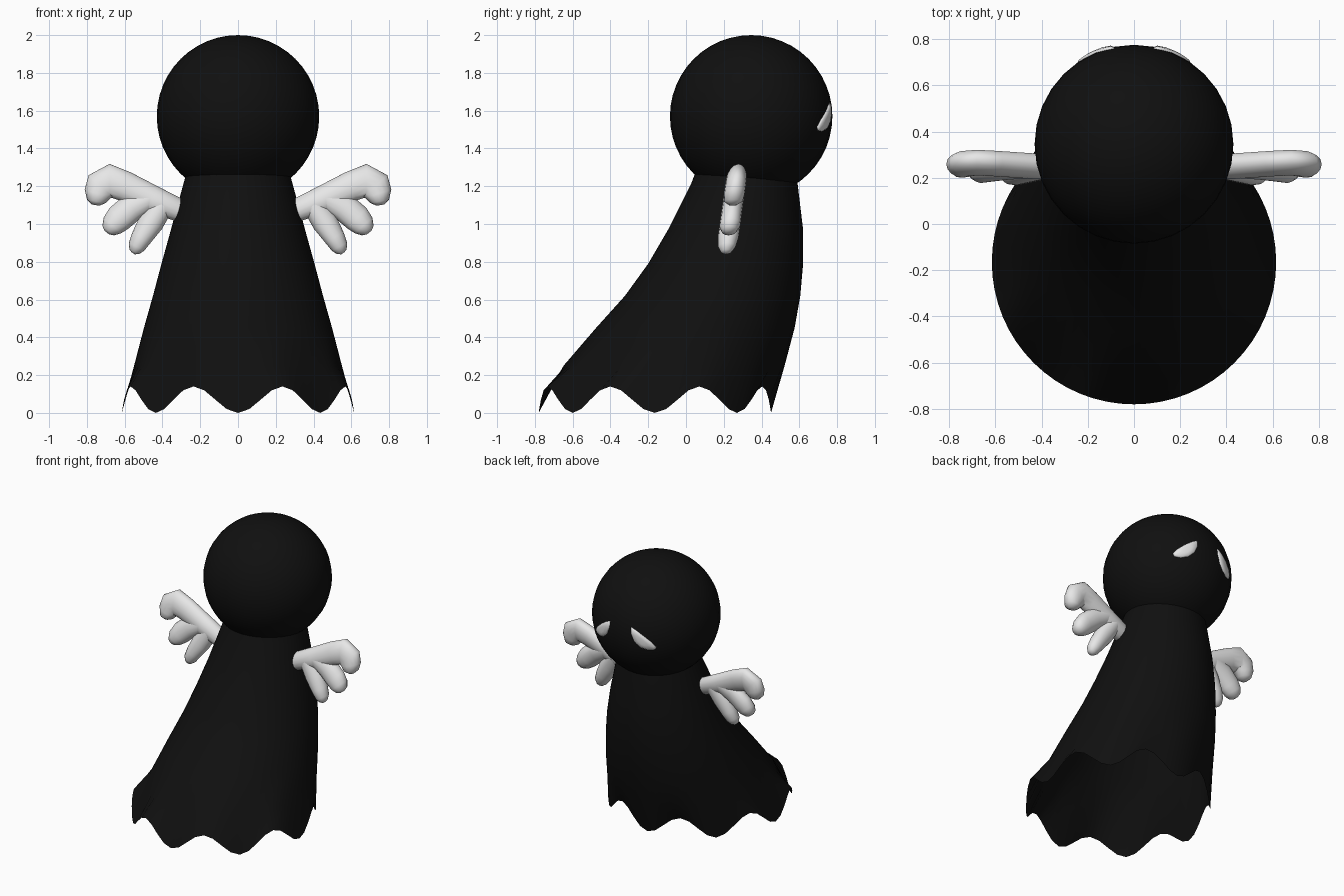
import bpy, bmesh, math
from mathutils import Vector

cube = bpy.data.objects.get("Cube")
if cube:
    bpy.data.objects.remove(cube)


def material(name, value):
    m = bpy.data.materials.new(name)
    m.use_nodes = True
    colour = (value, value, value, 1)
    m.diffuse_color = colour
    m.node_tree.nodes["Principled BSDF"].inputs["Base Color"].default_value = colour
    return m


black = material("black cloth", 0.005)
white = material("soft white", 0.8)


def finish(bm, name, mat, angle=180):
    bmesh.ops.recalc_face_normals(bm, faces=bm.faces)
    mesh = bpy.data.meshes.new(name)
    bm.to_mesh(mesh)
    bm.free()
    mesh.materials.append(mat)
    obj = bpy.data.objects.new(name, mesh)
    bpy.context.collection.objects.link(obj)
    bpy.ops.object.select_all(action="DESELECT")
    obj.select_set(True)
    bpy.context.view_layer.objects.active = obj
    bpy.ops.object.shade_smooth_by_angle(angle=math.radians(angle))
    return obj


def loft(bm, rings, cap_start=False, cap_end=False):
    """Bridge closed rings of points into one skin."""
    loops = [[bm.verts.new(p) for p in ring] for ring in rings]
    n = len(loops[0])
    for a, b in zip(loops, loops[1:]):
        for i in range(n):
            j = (i + 1) % n
            bm.faces.new((a[i], a[j], b[j], b[i]))
    if cap_start:
        bm.faces.new(loops[0])
    if cap_end:
        bm.faces.new(loops[-1])


def turn(n):
    return [math.tau * i / n for i in range(n)]


# Head
HEAD, HEAD_R = Vector((0, 0.345, 1.57)), 0.43
bm = bmesh.new()
bmesh.ops.create_uvsphere(bm, u_segments=32, v_segments=24, radius=HEAD_R)
bmesh.ops.translate(bm, verts=bm.verts, vec=HEAD)
finish(bm, "head", black)

# Hollow trailing cloak: height, back y, front y, half width
sections = [(1.3, 0.06, 0.58, 0.265), (1.22, 0.03, 0.59, 0.287),
            (0.97, -0.095, 0.62, 0.355), (0.79, -0.2, 0.62, 0.405),
            (0.62, -0.323, 0.605, 0.45), (0.45, -0.476, 0.575, 0.498),
            (0.25, -0.648, 0.522, 0.55)]
rings = []
for z, back, front, half in sections:
    mid, depth = (front + back) / 2, (front - back) / 2
    rings.append([(half * math.sin(t), mid + depth * math.cos(t), z) for t in turn(64)])
# Scalloped hem with eight points
rings.append([(0.615 * math.sin(t), -0.165 + 0.615 * math.cos(t),
               0.07 - 0.07 * math.cos(8 * t)) for t in turn(64)])
bm = bmesh.new()
loft(bm, rings)
finish(bm, "cloak", black)


def feather(bm, path, side):
    """Rounded tube along (x, z, radius) points, leaning slightly in y."""
    pts = [Vector((x, 0, z)) for x, z, r in path]
    rings = []
    for i, (x, z, r) in enumerate(path):
        along = (pts[min(i + 1, len(pts) - 1)] - pts[max(i - 1, 0)]).normalized()
        across = Vector((-along.z, 0, along.x))
        thick = min(r, 0.055)
        ring = []
        for t in turn(16):
            p = pts[i] + across * r * math.cos(t)
            y = 0.215 + 0.14 * (p.z - 0.87) + thick * math.sin(t)
            ring.append((side * p.x, y, p.z))
        rings.append(ring)
    loft(bm, rings, True, True)


# Wings: one bent top feather and two shorter ones below
feathers = [
    [(0.26, 1.05, 0.04), (0.28, 1.06, 0.058), (0.45, 1.13, 0.073),
     (0.6, 1.2, 0.08), (0.68, 1.23, 0.088), (0.725, 1.2, 0.088),
     (0.742, 1.16, 0.073), (0.75, 1.12, 0.05), (0.753, 1.1, 0.02)],
    [(0.46, 1.14, 0.06), (0.56, 1.09, 0.075), (0.63, 1.03, 0.074),
     (0.665, 0.992, 0.062), (0.687, 0.965, 0.04), (0.695, 0.955, 0.015)],
    [(0.4, 1.1, 0.06), (0.46, 1.01, 0.068), (0.51, 0.93, 0.056),
     (0.537, 0.88, 0.046), (0.55, 0.853, 0.028), (0.555, 0.845, 0.01)],
]

# Drooping eyes: outline of (x, z) hugging the head
outline = [(0.085, 1.645), (0.125, 1.625), (0.175, 1.59), (0.22, 1.55), (0.245, 1.515),
           (0.235, 1.495), (0.195, 1.49), (0.15, 1.505), (0.11, 1.545), (0.088, 1.6)]
cx = sum(x for x, z in outline) / len(outline)
cz = sum(z for x, z in outline) / len(outline)


def eye_ring(scale, radius, side):
    ring = []
    for x, z in outline:
        dx, dz = cx + (x - cx) * scale, cz + (z - cz) * scale - HEAD.z
        d = Vector((side * dx, math.sqrt(HEAD_R ** 2 - dx * dx - dz * dz), dz))
        ring.append(HEAD + d.normalized() * radius)
    return ring


for label, side in (("left", 1), ("right", -1)):
    bm = bmesh.new()
    for path in feathers:
        feather(bm, path, side)
    finish(bm, label + "_wing", white, 60)

    bm = bmesh.new()
    loft(bm, [eye_ring(s, r, side) for s, r in
              ((1, 0.42), (1, 0.432), (0.85, 0.439), (0.4, 0.441))], False, True)
    finish(bm, label + "_eye", white)
